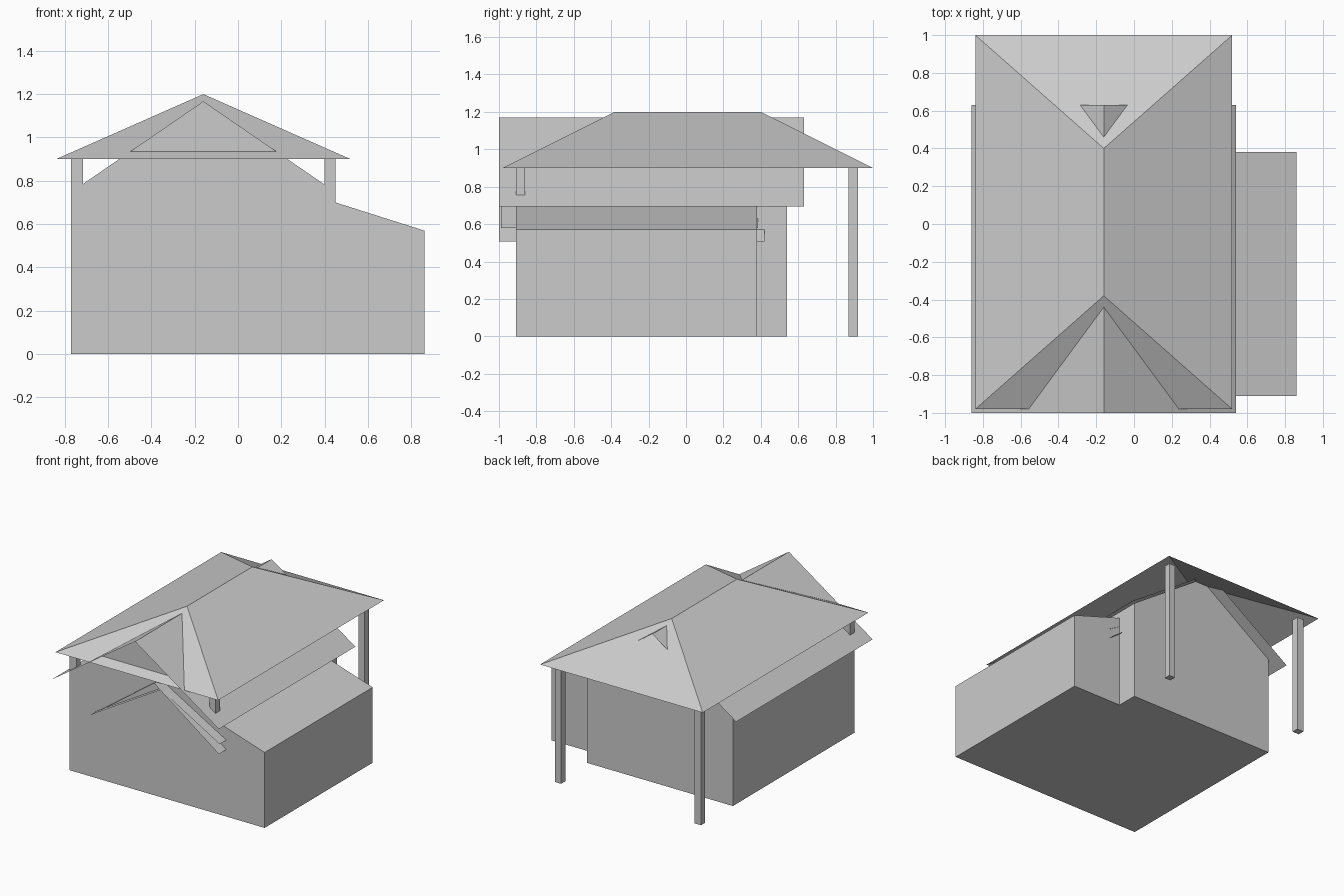
import bpy

cube = bpy.data.objects.get("Cube")
if cube:
    bpy.data.objects.remove(cube, do_unlink=True)

grey = bpy.data.materials.new("plain_grey")
grey.use_nodes = True
colour = (0.6, 0.6, 0.6, 1)
grey.diffuse_color = colour
grey.node_tree.nodes["Principled BSDF"].inputs["Base Color"].default_value = colour


def add_mesh(name, verts, faces):
    mesh = bpy.data.meshes.new(name)
    mesh.from_pydata(verts, [], faces)
    mesh.materials.append(grey)
    obj = bpy.data.objects.new(name, mesh)
    bpy.context.collection.objects.link(obj)
    return obj


def extrude_y(name, profile, y0, y1, closed):
    """Extrude an x-z profile along y, as a solid or as a thin open sheet."""
    n = len(profile)
    verts = [(x, y, z) for y in (y0, y1) for x, z in profile]
    sides = n if closed else n - 1
    faces = [(i, i + n, (i + 1) % n + n, (i + 1) % n) for i in range(sides)]
    if closed:
        faces += [tuple(range(n)), tuple(reversed(range(n, 2 * n)))]
    return add_mesh(name, verts, faces)


MID = -0.16          # x of the main ridge
FRONT = -0.91        # y of the front wall
LEFT, RIGHT = 0.45, -0.77

# Walls: gabled main house and the lean-to on its left side
extrude_y("main_house",
          [(RIGHT, 0), (LEFT, 0), (LEFT, 0.748), (MID, 1.167), (RIGHT, 0.748)],
          FRONT, 0.54, True)
extrude_y("lean_to", [(LEFT, 0), (0.86, 0), (0.86, 0.57), (LEFT, 0.7)],
          FRONT, 0.38, True)

# Thin gable roof over the main house
extrude_y("gable_roof", [(-0.86, 0.695), (MID, 1.17), (0.54, 0.695)],
          -1.0, 0.63, False)

# Two low thin roofs that poke through the walls
extrude_y("lower_roof", [(-0.54, 0.506), (0, 0.896), (0.54, 0.506)],
          -1.0, 0.42, False)
extrude_y("inner_roof", [(-0.54, 0.51), (0.05, 0.857), (0.54, 0.578)],
          -0.99, 0.385, False)

# Open hip roof
eave, ridge = 0.9, 1.2
add_mesh("hip_roof",
         [(-0.84, -0.98, eave), (0.52, -0.98, eave),
          (0.52, 1.0, eave), (-0.84, 1.0, eave),
          (MID, -0.38, ridge), (MID, 0.4, ridge)],
         [(0, 1, 4), (1, 2, 5, 4), (2, 3, 5), (3, 0, 4, 5)])

# Posts: tall at the back, short ones standing out of the gable roof in front
for end, y0, y1, base in (("front", FRONT, -0.86, 0.7), ("back", 0.87, 0.92, 0)):
    for side, x0, x1 in (("left", 0.4, LEFT), ("right", RIGHT, -0.715)):
        extrude_y(f"{end}_{side}_post",
                  [(x0, base), (x1, base), (x1, eave), (x0, eave)], y0, y1, True)
